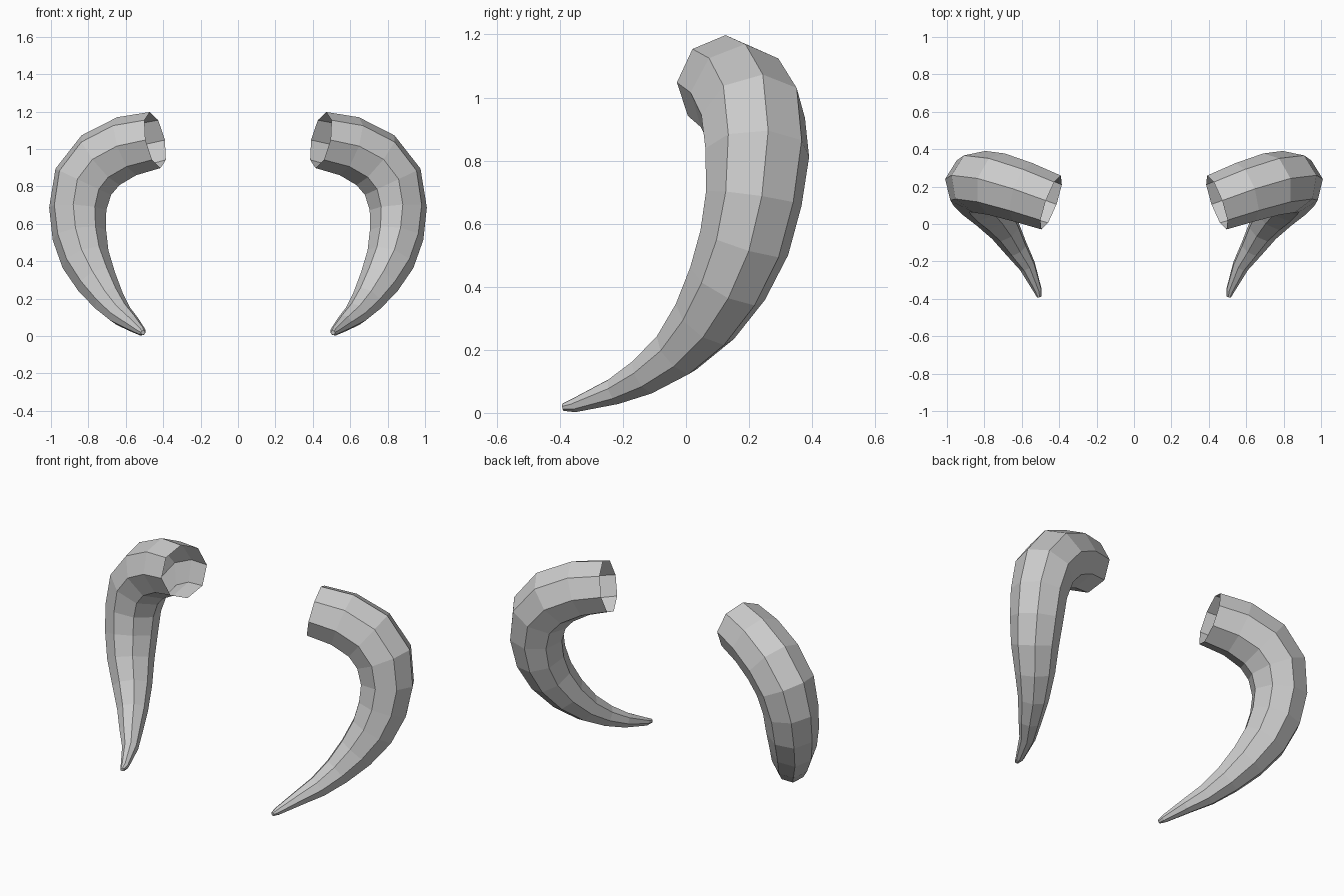
import bpy, bmesh, math
from mathutils import Vector

if "Cube" in bpy.data.objects:
    bpy.data.objects.remove(bpy.data.objects["Cube"])

SIDES = 8
# horn centre line: x, y, z, radius (open base -> tip)
PATH = [
    (0.443, 0.115, 1.048, 0.153), (0.595, 0.17, 1.015, 0.164), (0.735, 0.213, 0.94, 0.17),
    (0.827, 0.226, 0.825, 0.168), (0.857, 0.215, 0.68, 0.155), (0.848, 0.185, 0.54, 0.146),
    (0.815, 0.132, 0.41, 0.131), (0.755, 0.06, 0.29, 0.11), (0.69, -0.03, 0.19, 0.085),
    (0.63, -0.13, 0.118, 0.064), (0.57, -0.225, 0.07, 0.045), (0.515, -0.355, 0.024, 0.023),
    (0.507, -0.39, 0.018, 0.012),
]


def build_horn(name, side):
    pts = [Vector((side * x, y, z)) for x, y, z, r in PATH]
    bm = bmesh.new()
    rings = []
    up = Vector((0, 0, 1))
    for i, p in enumerate(pts):
        tangent = (pts[min(i + 1, len(pts) - 1)] - pts[max(i - 1, 0)]).normalized()
        # carry the ring orientation along the curve without twist
        up = (up - tangent * up.dot(tangent)).normalized()
        across = tangent.cross(up)
        ring = []
        for k in range(SIDES):
            a = 2 * math.pi * k / SIDES
            ring.append(bm.verts.new(p + PATH[i][3] * (math.cos(a) * up + math.sin(a) * across)))
        rings.append(ring)
    # wall between neighbouring rings
    for a, b in zip(rings, rings[1:]):
        for k in range(SIDES):
            n = (k + 1) % SIDES
            bm.faces.new((a[k], a[n], b[n], b[k]))
    # closed tip; the base stays open
    bm.faces.new(rings[-1])
    mesh = bpy.data.meshes.new(name)
    bm.to_mesh(mesh)
    bm.free()
    obj = bpy.data.objects.new(name, mesh)
    bpy.context.collection.objects.link(obj)
    return obj


# matching pair of horns
build_horn("right_horn", 1)
build_horn("left_horn", -1)
